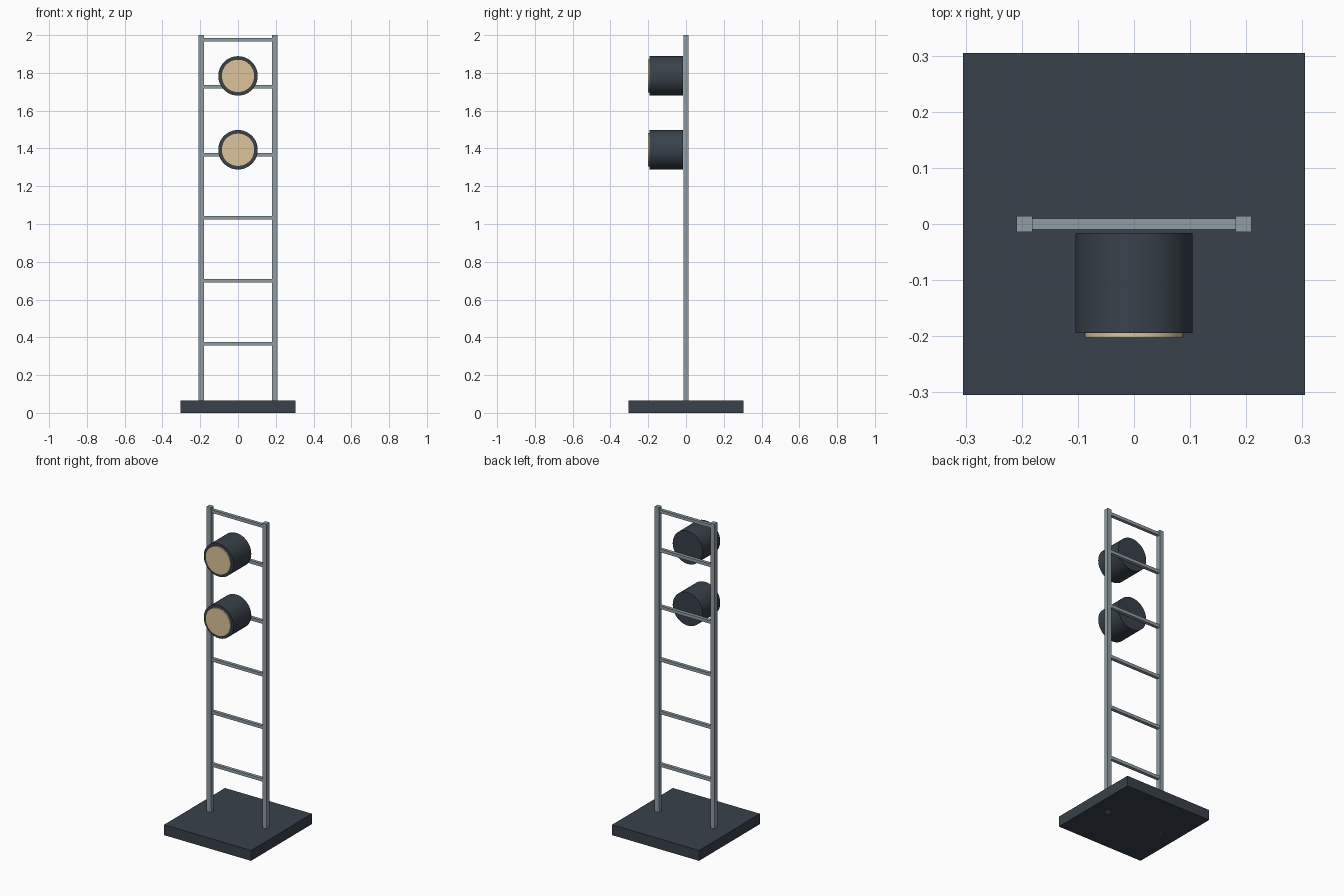
import bpy
from math import pi

if "Cube" in bpy.data.objects:
    bpy.data.objects.remove(bpy.data.objects["Cube"])


def material(name, rgb):
    m = bpy.data.materials.new(name)
    m.diffuse_color = (*rgb, 1)
    m.use_nodes = True
    m.node_tree.nodes["Principled BSDF"].inputs["Base Color"].default_value = m.diffuse_color
    return m


DARK = material("dark_metal", (0.04, 0.053, 0.068))
STEEL = material("steel", (0.28, 0.34, 0.37))
GLASS = material("warm_lens", (0.72, 0.55, 0.32))


def box(name, centre, size, mat):
    bpy.ops.mesh.primitive_cube_add(size=1, location=centre)
    o = bpy.context.object
    o.name = name
    o.scale = size
    bpy.ops.object.transform_apply(location=False, rotation=False, scale=True)
    o.data.materials.append(mat)


def drum(name, radius, y_back, y_front, z, mat):
    bpy.ops.mesh.primitive_cylinder_add(
        vertices=48, radius=radius, depth=y_back - y_front,
        location=(0, (y_back + y_front) / 2, z), rotation=(pi / 2, 0, 0))
    o = bpy.context.object
    o.name = name
    o.data.materials.append(mat)
    bpy.ops.object.shade_smooth_by_angle()


# Heavy base plate
box("base", (0, 0, 0.033), (0.61, 0.61, 0.066), DARK)

# Two uprights, running through the base
for side, label in ((-1, "left"), (1, "right")):
    box(f"{label}_upright", (side * 0.195, 0, 1.0), (0.029, 0.029, 2.0), STEEL)

# Rungs between the uprights
for i, z in enumerate((0.366, 0.70, 1.033, 1.367, 1.727, 1.976)):
    box(f"rung_{i + 1}", (0, 0, z), (0.37, 0.02, 0.02), STEEL)

# Lamps with a slightly proud lens
for label, z in (("lower", 1.393), ("upper", 1.784)):
    drum(f"{label}_lamp_housing", 0.1045, -0.016, -0.194, z, DARK)
    drum(f"{label}_lamp_lens", 0.088, -0.19, -0.202, z, GLASS)
